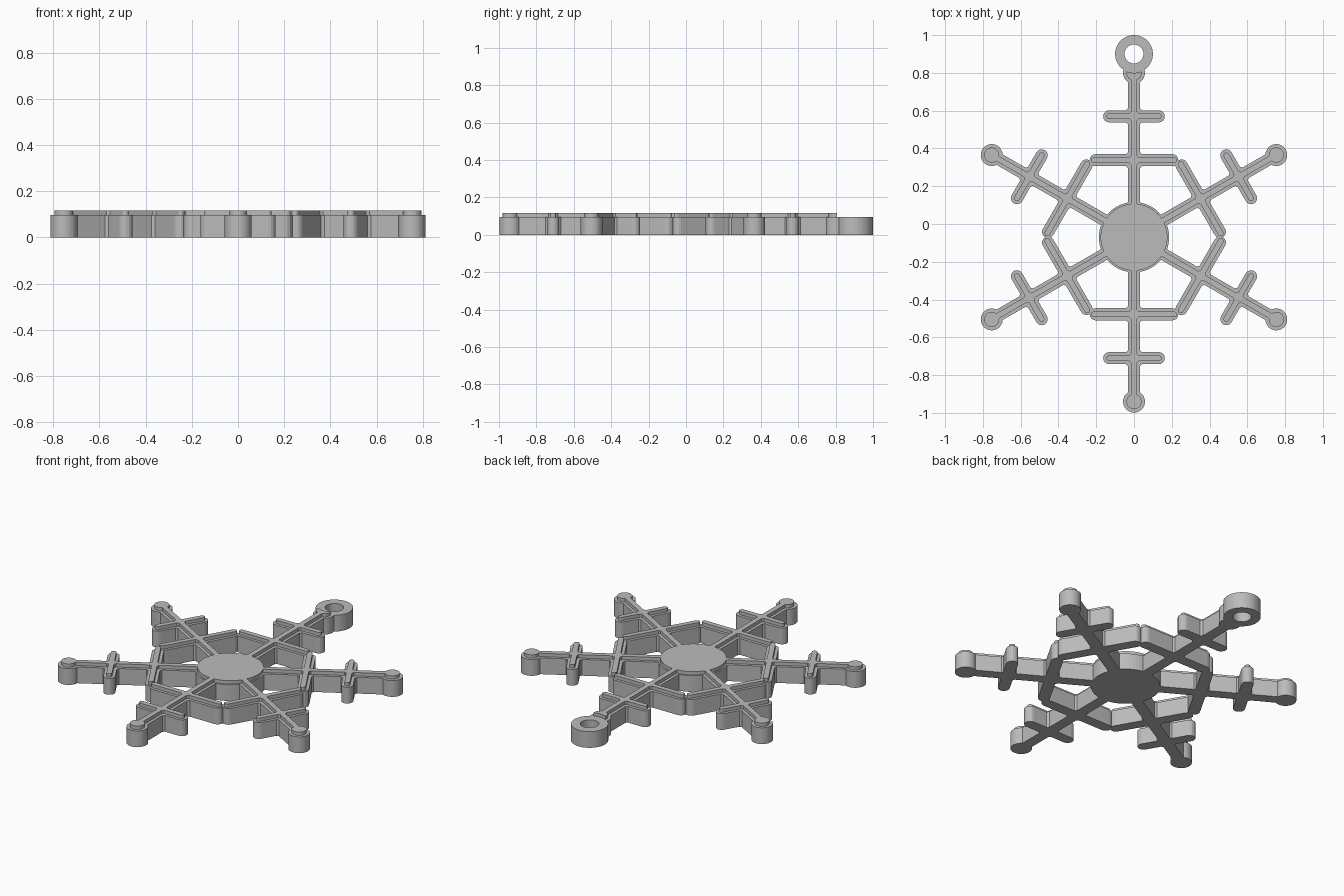
import bpy, bmesh, math
from mathutils import Vector, Matrix
from mathutils.geometry import delaunay_2d_cdt

if "Cube" in bpy.data.objects:
    bpy.data.objects.remove(bpy.data.objects["Cube"])

CENTRE = Vector((0, -0.07))
RING = Vector((0, 0.90))
BASE_TOP, RIDGE_TOP = 0.096, 0.116

grey = bpy.data.materials.new("grey")
grey.diffuse_color = (0.5, 0.5, 0.5, 1)
grey.use_nodes = True
grey.node_tree.nodes["Principled BSDF"].inputs["Base Color"].default_value = grey.diffuse_color


def disc(c, r, n=32):
    return [Vector((c[0] + r * math.cos(2 * math.pi * i / n),
                    c[1] + r * math.sin(2 * math.pi * i / n))) for i in range(n)]


def bar(a, b, r, n=8):
    """Round-ended bar from a to b with half width r."""
    a, b = Vector(a), Vector(b)
    d = b - a
    t = math.atan2(d.y, d.x)
    pts = []
    for c, start in ((b, t - math.pi / 2), (a, t + math.pi / 2)):
        for i in range(n + 1):
            w = start + math.pi * i / n
            pts.append(c + r * Vector((math.cos(w), math.sin(w))))
    return pts


def flake(hw, hub, tip, hex_half):
    """Outlines of the six-armed flake."""
    shapes = [disc(CENTRE, hub, 64)]
    for k in range(6):
        rot = Matrix.Rotation(k * math.pi / 3, 2)
        arm = [bar((0, 0), (0, 0.87), hw),                          # arm
               disc((0, 0.87), tip),                                # round tip
               bar((-0.131, 0.64), (0.131, 0.64), hw),              # twig
               bar((-hex_half, 0.408), (hex_half, 0.408), hw),      # hexagon side
               disc((0, 0.64), 2 * hw + 0.01, 4),                   # corner fillets
               disc((0, 0.408), 2 * hw + 0.01, 4)]
        shapes += [[rot @ p + CENTRE for p in s] for s in arm]
    return shapes


def plate(name, shapes, hole, z0, z1):
    """Union of the outlines minus the hole, extruded from z0 to z1."""
    verts, faces = [], []
    for s in shapes + [hole]:
        faces.append(list(range(len(verts), len(verts) + len(s))))
        verts += s
    vs, _, fs, _, _, origin = delaunay_2d_cdt(verts, [], faces, 0, 1e-5)
    bm = bmesh.new()
    bv = [bm.verts.new((v.x, v.y, z0)) for v in vs]
    for f, o in zip(fs, origin):
        if o and len(shapes) not in o:
            bm.faces.new([bv[i] for i in f])
    bmesh.ops.delete(bm, geom=[v for v in bm.verts if not v.link_faces], context='VERTS')
    ext = bmesh.ops.extrude_face_region(bm, geom=bm.faces[:], use_keep_orig=True)
    top = [g for g in ext["geom"] if isinstance(g, bmesh.types.BMVert)]
    bmesh.ops.translate(bm, verts=top, vec=(0, 0, z1 - z0))
    bmesh.ops.recalc_face_normals(bm, faces=bm.faces[:])
    me = bpy.data.meshes.new(name)
    bm.to_mesh(me)
    bm.free()
    me.materials.append(grey)
    ob = bpy.data.objects.new(name, me)
    bpy.context.collection.objects.link(ob)


# Thick body with the hanging ring
plate("snowflake_body", flake(0.032, 0.186, 0.058, 0.203) + [disc(RING, 0.10, 48)],
      disc(RING, 0.05, 32), 0, BASE_TOP)
# Raised ridge, trimmed around the hanging ring
plate("raised_ridge", flake(0.015, 0.177, 0.040, 0.212), disc(RING, 0.10, 48),
      BASE_TOP, RIDGE_TOP)
